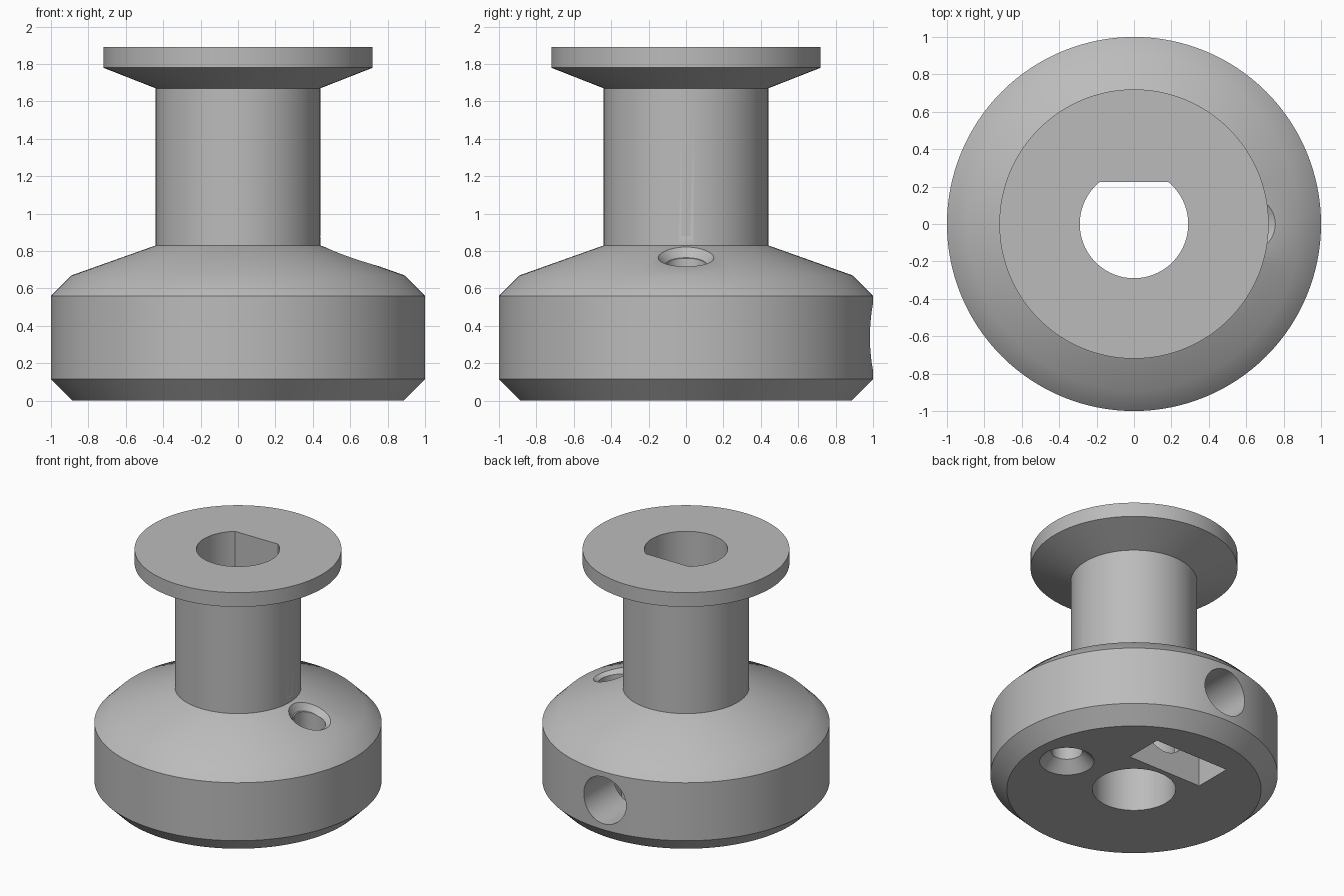
import bpy
import bmesh
from math import sin, cos, pi, asin, atan2
from mathutils import Matrix

old = bpy.data.objects.get("Cube")
if old:
    bpy.data.objects.remove(old, do_unlink=True)

grey = bpy.data.materials.new("plain grey")
grey.use_nodes = True
colour = (0.5, 0.5, 0.5, 1)
grey.diffuse_color = colour
grey.node_tree.nodes["Principled BSDF"].inputs["Base Color"].default_value = colour


def finish(bm, name):
    bmesh.ops.recalc_face_normals(bm, faces=bm.faces)
    mesh = bpy.data.meshes.new(name)
    bm.to_mesh(mesh)
    bm.free()
    mesh.materials.append(grey)
    obj = bpy.data.objects.new(name, mesh)
    bpy.context.collection.objects.link(obj)
    return obj


def lathe(name, profile, sides, matrix=Matrix(), closed=False):
    """Revolve (radius, height) pairs; a closed profile makes a ring, an open one is capped."""
    bm = bmesh.new()
    rings = [[bm.verts.new((r * cos(2 * pi * i / sides), r * sin(2 * pi * i / sides), z))
              for i in range(sides)] for r, z in profile]
    pairs = list(zip(rings, rings[1:]))
    if closed:
        pairs.append((rings[-1], rings[0]))
    else:
        bm.faces.new(rings[0])
        bm.faces.new(rings[-1])
    for low, high in pairs:
        for i in range(sides):
            j = (i + 1) % sides
            bm.faces.new((low[i], low[j], high[j], high[i]))
    bm.transform(matrix)
    return finish(bm, name)


def bore_segment(name, radius, flat, z0, z1, steps=32):
    """Fills the +y side of the bore beyond the flat."""
    a = asin(flat / radius)
    angles = [a + (pi - 2 * a) * i / steps for i in range(steps + 1)]
    bm = bmesh.new()
    low, high = [[bm.verts.new((radius * cos(t), radius * sin(t), z)) for t in angles]
                 for z in (z0, z1)]
    bm.faces.new(low)
    bm.faces.new(high)
    for i in range(steps + 1):
        j = (i + 1) % (steps + 1)
        bm.faces.new((low[i], low[j], high[j], high[i]))
    return finish(bm, name)


def box(name, size, centre):
    bm = bmesh.new()
    bmesh.ops.create_cube(bm, size=1,
                          matrix=Matrix.Translation(centre) @ Matrix.Diagonal((*size, 1)))
    return finish(bm, name)


# Turned body: shaft bore, chamfered base, domed shoulder, drum and top flange
spool = lathe("spool_body", [(0.29, 0), (0.885, 0), (1, 0.115), (1, 0.56), (0.89, 0.67),
                             (0.44, 0.83), (0.44, 1.67), (0.72, 1.78), (0.72, 1.89),
                             (0.29, 1.89)], 128, closed=True)

# Flat side of the upper bore
bore_flat = bore_segment("bore_flat", 0.29, 0.225, 0.66, 1.89)

# Set screw hole from the back, and the nut slot open below
along_y = Matrix.Translation((0, 0, 0.34)) @ Matrix.Rotation(-pi / 2, 4, "X")
cutters = [lathe("screw_cutter", [(0.18, 0), (0.18, 1.2)], 48, along_y),
           box("nut_slot_cutter", (0.63, 0.295, 0.86), (0, 0.478, 0.23))]

# Cord hole, flared below and countersunk square to the sloping shoulder
cutters.append(lathe("cord_cutter", [(0.27, -0.08), (0.11, 0.08), (0.11, 0.9)], 48,
                     Matrix.Translation((0.61, 0, 0))))
tilt = Matrix.Translation((0.61, 0, 0.77)) @ Matrix.Rotation(atan2(0.16, 0.45), 4, "Y")
cutters.append(lathe("countersink_cutter", [(0.11, -0.045), (0.2, 0.045)], 48, tilt))

for cutter in cutters:
    mod = spool.modifiers.new(cutter.name, "BOOLEAN")
    mod.operation = "DIFFERENCE"
    mod.solver = "MANIFOLD"
    mod.object = cutter
    cutter.hide_render = True

# Bake the cuts into the body, then hide the cutters
graph = bpy.context.evaluated_depsgraph_get()
spool.data = bpy.data.meshes.new_from_object(spool.evaluated_get(graph), depsgraph=graph)
spool.modifiers.clear()
for cutter in cutters:
    cutter.hide_viewport = True

for part in (spool, bore_flat):
    part.data.shade_smooth()
    part.data.set_sharp_from_angle(angle=pi / 6)
